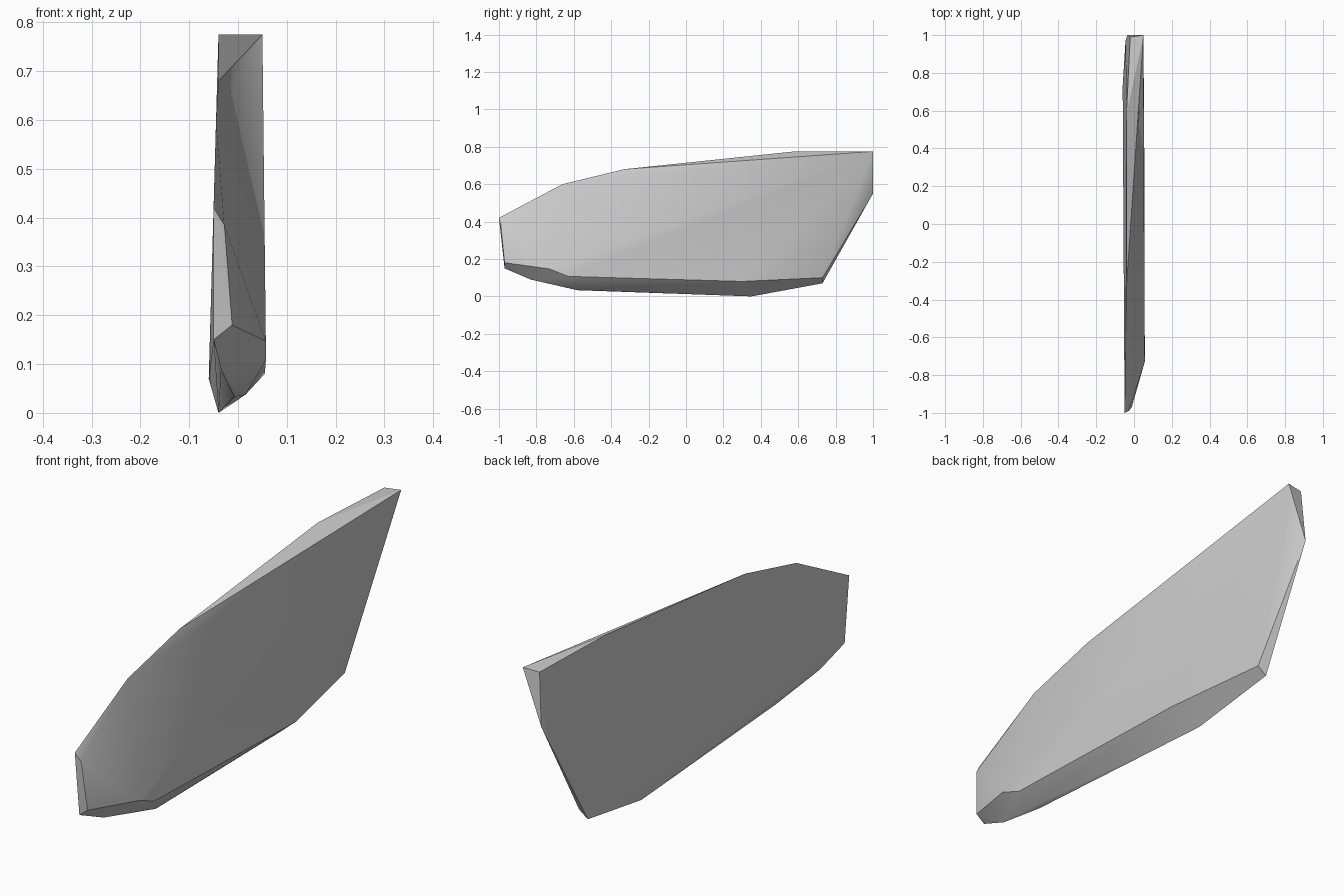
import bpy
import bmesh
import math

cube = bpy.data.objects.get("Cube")
if cube:
    bpy.data.objects.remove(cube, do_unlink=True)

# Single plain grey finish
grey = bpy.data.materials.new("plain grey")
grey.use_nodes = True
colour = (0.6, 0.6, 0.6, 1)
grey.diffuse_color = colour
grey.node_tree.nodes["Principled BSDF"].inputs["Base Color"].default_value = colour

# Corners as (x, y, z): the broad flat side and its rim
flat_side = [
    (-.02, .99, .77), (-.04, .58, .775), (-.04, -.33, .68), (-.045, -.66, .6),
    (-.05, -1, .42), (-.05, -.97, .15), (-.035, -.83, .09), (-.007, -.58, .033),
    (-.04, .35, 0), (-.06, .73, .07), (-.045, .97, .54),
]
# Corners of the bulging side
bulged_side = [
    (.05, 1, .775), (-.035, 1, .55), (-.02, .73, .1), (.055, .3, .08),
    (.057, -.63, .107), (.057, -.73, .147), (-.012, -.97, .18),
    (-.028, -.99, .385), (.015, -.56, .037),
]


def make_hull(name, corners, material):
    """Wrap the corners in a closed faceted shell."""
    bm = bmesh.new()
    for corner in corners:
        bm.verts.new(corner)
    hull = bmesh.ops.convex_hull(bm, input=bm.verts[:])
    loose = [v for v in bm.verts if not v.link_faces]
    bmesh.ops.delete(bm, geom=loose, context='VERTS')
    bmesh.ops.recalc_face_normals(bm, faces=bm.faces[:])
    mesh = bpy.data.meshes.new(name)
    bm.to_mesh(mesh)
    bm.free()
    mesh.materials.append(material)
    obj = bpy.data.objects.new(name, mesh)
    bpy.context.collection.objects.link(obj)
    return obj


# Thin faceted slab with softened shallow edges
slab = make_hull("faceted_slab", flat_side + bulged_side, grey)
bpy.ops.object.select_all(action='DESELECT')
slab.select_set(True)
bpy.context.view_layer.objects.active = slab
bpy.ops.object.shade_smooth_by_angle(angle=math.radians(30))
